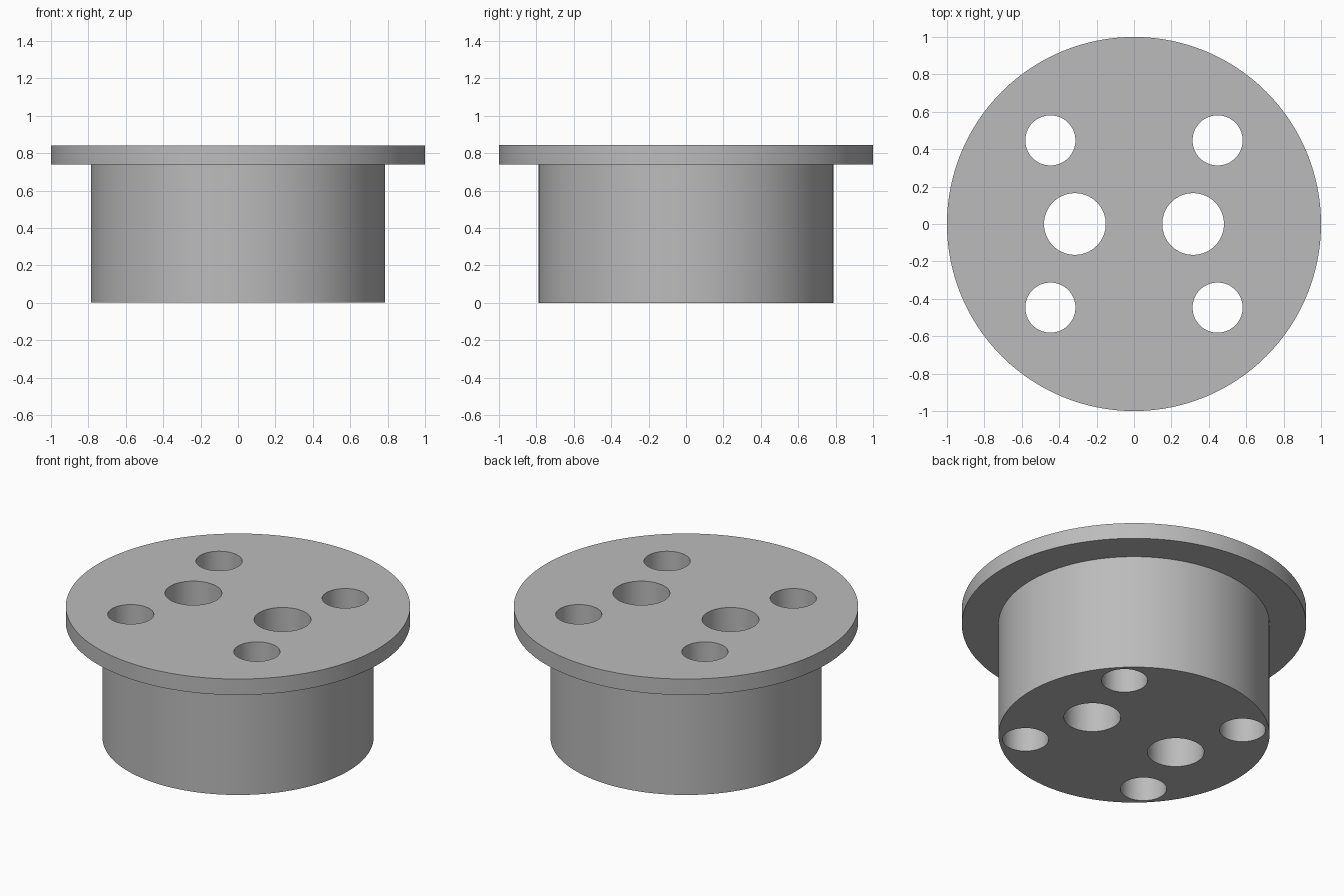
import bpy
import math

cube = bpy.data.objects.get("Cube")
if cube:
    bpy.data.objects.remove(cube, do_unlink=True)

FLANGE_R, BODY_R = 1.0, 0.787
FLANGE_Z, TOP_Z = 0.74, 0.842

grey = bpy.data.materials.new("plain grey")
grey.use_nodes = True
colour = (0.5, 0.5, 0.5, 1)
grey.diffuse_color = colour
grey.node_tree.nodes["Principled BSDF"].inputs["Base Color"].default_value = colour


def cylinder(name, radius, z0, z1, x=0, y=0, sides=128):
    bpy.ops.mesh.primitive_cylinder_add(
        vertices=sides, radius=radius, depth=z1 - z0, location=(x, y, (z0 + z1) / 2))
    obj = bpy.context.object
    obj.name = name
    obj.data.materials.append(grey)
    return obj


def boolean(target, other, operation):
    mod = target.modifiers.new(operation.title(), 'BOOLEAN')
    mod.operation = operation
    mod.solver = 'EXACT'
    mod.object = other
    bpy.context.view_layer.objects.active = target
    bpy.ops.object.modifier_apply(modifier=mod.name)
    bpy.data.objects.remove(other, do_unlink=True)


# Plug body with a wide flange on top
plug = cylinder("flanged_plug", BODY_R, 0, (FLANGE_Z + TOP_Z) / 2)
boolean(plug, cylinder("flange", FLANGE_R, FLANGE_Z, TOP_Z), 'UNION')

# Through holes: two large in the middle row, four small at the corners
holes = [(sx * 0.316, 0, 0.165) for sx in (-1, 1)]
holes += [(sx * 0.447, sy * 0.447, 0.134) for sx in (-1, 1) for sy in (-1, 1)]
for x, y, radius in holes:
    cutter = cylinder("hole_cutter", radius, -0.2, TOP_Z + 0.2, x, y, 64)
    cutter.hide_render = True
    boolean(plug, cutter, 'DIFFERENCE')

# Smooth round walls, crisp rims
bpy.ops.object.select_all(action='DESELECT')
plug.select_set(True)
bpy.context.view_layer.objects.active = plug
bpy.ops.object.shade_smooth_by_angle(angle=math.radians(30))
